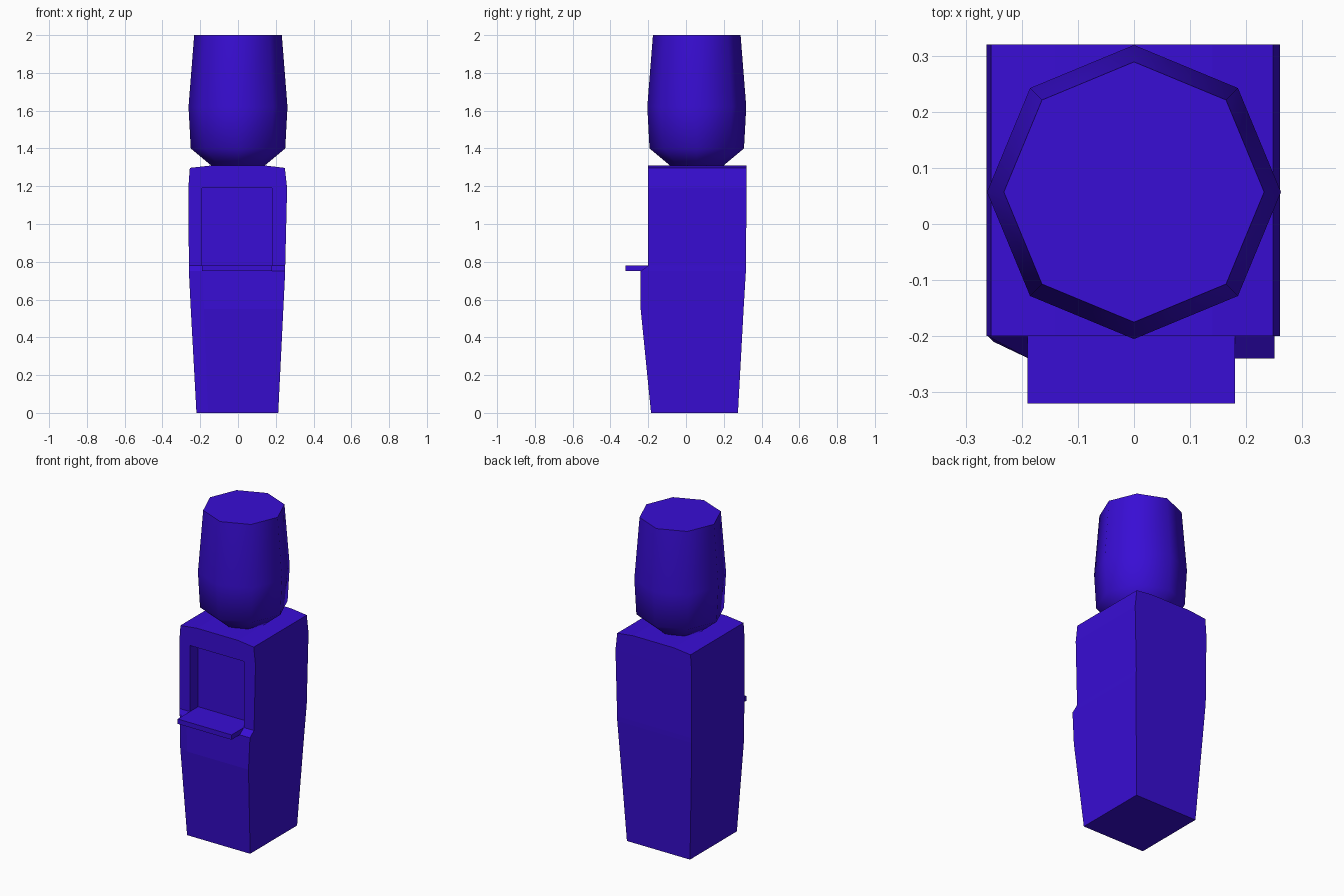
import bpy, bmesh, math

cube = bpy.data.objects.get("Cube")
if cube:
    bpy.data.objects.remove(cube, do_unlink=True)

blue = bpy.data.materials.new("deep blue")
blue.use_nodes = True
color = (0.04, 0.004, 0.66, 1)
blue.diffuse_color = color
blue.node_tree.nodes["Principled BSDF"].inputs["Base Color"].default_value = color


def loft(name, rings):
    """Skin a closed solid through stacked rings of points."""
    bm = bmesh.new()
    loops = [[bm.verts.new(p) for p in ring] for ring in rings]
    n = len(loops[0])
    for low, high in zip(loops, loops[1:]):
        for i in range(n):
            j = (i + 1) % n
            bm.faces.new((low[i], low[j], high[j], high[i]))
    bm.faces.new(loops[0][::-1])
    bm.faces.new(loops[-1])
    bmesh.ops.recalc_face_normals(bm, faces=bm.faces)
    mesh = bpy.data.meshes.new(name)
    bm.to_mesh(mesh)
    bm.free()
    obj = bpy.data.objects.new(name, mesh)
    bpy.context.collection.objects.link(obj)
    mesh.materials.append(blue)
    return obj


def box(name, x0, x1, y0, y1, z0, z1):
    corners = ((x0, y0), (x1, y0), (x1, y1), (x0, y1))
    return loft(name, [[(x, y, z) for x, y in corners] for z in (z0, z1)])


def select_only(obj):
    bpy.ops.object.select_all(action='DESELECT')
    obj.select_set(True)
    bpy.context.view_layer.objects.active = obj


# Cabinet sections: height, left x, right x, corner y, front y, back y
sections = [
    (0.00, -0.22, 0.213, -0.185, -0.185, 0.275),
    (0.55, -0.25, 0.24, -0.21, -0.24, 0.305),
    (0.75, -0.26, 0.25, -0.20, -0.24, 0.317),
    (0.78, -0.26, 0.25, -0.20, -0.20, 0.318),
    (1.19, -0.263, 0.26, -0.20, -0.20, 0.32),
    (1.297, -0.255, 0.248, -0.20, -0.20, 0.32),
    (1.31, -0.14, 0.14, -0.20, -0.20, 0.32),
]
rings = []
for z, xl, xr, yc, yf, yb in sections:
    rings.append([(xl, yc, z), (xl * 0.72, yf, z), (xr, yf, z),
                  (xr, yb, z), (xl, yb, z)])
cabinet = loft("cabinet", rings)

# Dispensing alcove cut into the front
cutter = box("alcove_cutter", -0.19, 0.18, -0.4, -0.12, 0.78, 1.19)
cutter.hide_render = True
cut = cabinet.modifiers.new("alcove", 'BOOLEAN')
cut.operation = 'DIFFERENCE'
cut.solver = 'EXACT'
cut.object = cutter
select_only(cabinet)
bpy.ops.object.modifier_apply(modifier=cut.name)
bpy.data.objects.remove(cutter, do_unlink=True)

# Drip shelf
box("drip_shelf", -0.19, 0.18, -0.32, -0.19, 0.75, 0.78)

# Eight-sided water bottle
profile = [(0.13, 1.30), (0.25, 1.40), (0.262, 1.62), (0.232, 2.0)]
bottle = loft("water_bottle", [
    [(r * math.cos(k * math.tau / 8), 0.057 + r * math.sin(k * math.tau / 8), z)
     for k in range(8)] for r, z in profile])
select_only(bottle)
bpy.ops.object.shade_smooth_by_angle(angle=math.radians(60))
